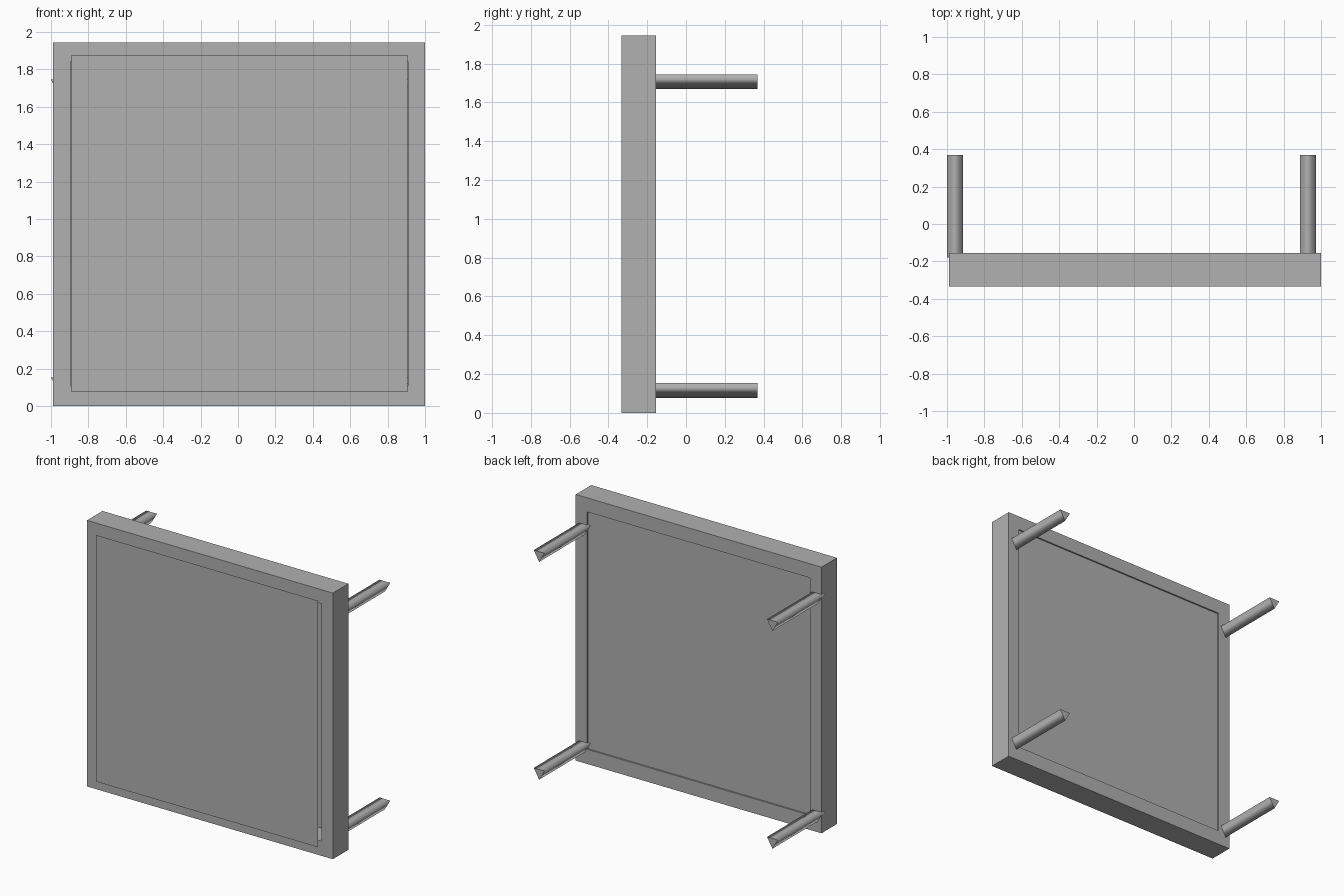
import bpy, bmesh

if "Cube" in bpy.data.objects:
    bpy.data.objects.remove(bpy.data.objects["Cube"])

grey = bpy.data.materials.new("dark_grey")
grey.diffuse_color = (0.44, 0.44, 0.44, 1)
grey.use_nodes = True
grey.node_tree.nodes["Principled BSDF"].inputs["Base Color"].default_value = grey.diffuse_color


def make_object(name, bm, recalc=True):
    if recalc:
        bmesh.ops.recalc_face_normals(bm, faces=bm.faces)
    mesh = bpy.data.meshes.new(name)
    bm.to_mesh(mesh)
    bm.free()
    mesh.materials.append(grey)
    obj = bpy.data.objects.new(name, mesh)
    bpy.context.collection.objects.link(obj)
    return obj


def extrude_y(bm, depth):
    res = bmesh.ops.extrude_face_region(bm, geom=list(bm.faces), use_keep_orig=True)
    verts = [g for g in res["geom"] if isinstance(g, bmesh.types.BMVert)]
    bmesh.ops.translate(bm, verts=verts, vec=(0, depth, 0))


def rect(bm, x0, x1, z0, z1, y):
    return [bm.verts.new((x, y, z)) for x, z in ((x0, z0), (x1, z0), (x1, z1), (x0, z1))]


# Square frame with a rectangular opening
bm = bmesh.new()
outer = rect(bm, -0.988, 1.0, 0.0, 1.945, -0.333)
inner = rect(bm, -0.893, 0.909, 0.107, 1.842, -0.333)
for i in range(4):
    j = (i + 1) % 4
    bm.faces.new((outer[i], outer[j], inner[j], inner[i]))
extrude_y(bm, 0.179)
make_object("frame", bm)

# Back panel: a sheet just inside the rear of the opening, facing back
bm = bmesh.new()
bm.faces.new(reversed(rect(bm, -0.893, 0.909, 0.107, 1.842, -0.165)))
make_object("back_panel", bm, recalc=False)

# Front panel: a thin sheet floating just ahead of the frame, facing forward
bm = bmesh.new()
bm.faces.new(rect(bm, -0.891, 0.905, 0.075, 1.877, -0.368))
make_object("front_panel", bm, recalc=False)


# Three-sided pegs, flat side up, with smooth sides and flat ends
def peg(name, x, z):
    bm = bmesh.new()
    half, low = 0.0433, 0.075
    bm.faces.new([bm.verts.new((x + dx, -0.178, z + dz))
                  for dx, dz in ((-half, 0), (0, -low), (half, 0))])
    extrude_y(bm, 0.546)
    for f in bm.faces:
        f.smooth = len(f.verts) == 4
    make_object(name, bm)


for side, x in (("left", -0.9567), ("right", 0.93)):
    for level, z in (("lower", 0.153), ("upper", 1.745)):
        peg(f"{level}_{side}_peg", x, z)
